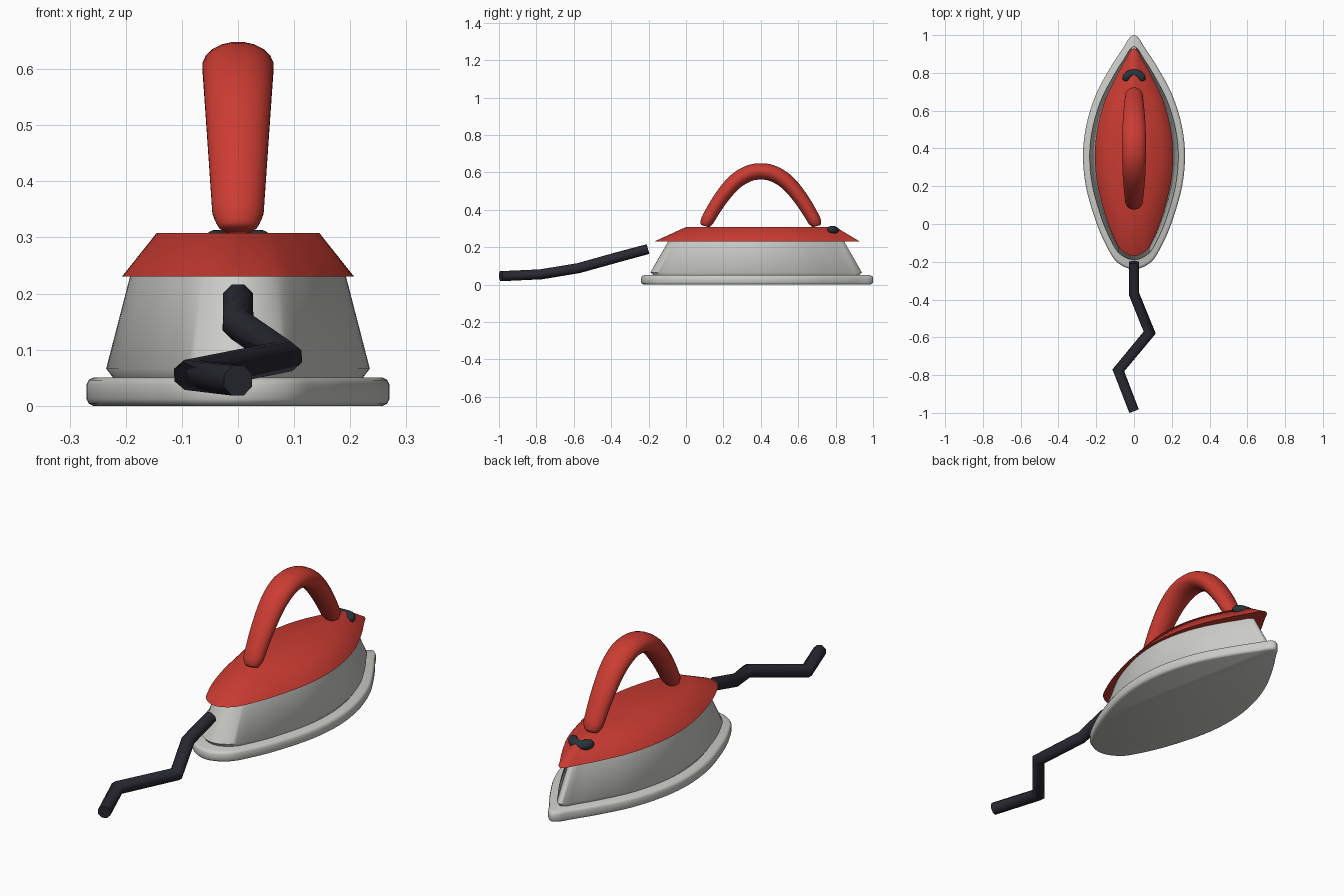
import bpy, bmesh, math
from mathutils import Vector

if "Cube" in bpy.data.objects:
    bpy.data.objects.remove(bpy.data.objects["Cube"])


def material(name, color):
    m = bpy.data.materials.new(name)
    m.diffuse_color = (*color, 1)
    m.use_nodes = True
    m.node_tree.nodes["Principled BSDF"].inputs["Base Color"].default_value = m.diffuse_color
    return m


RED = material("red enamel", (0.60, 0.045, 0.032))
STEEL = material("pale steel", (0.60, 0.60, 0.575))
CORD = material("dark cord", (0.022, 0.022, 0.032))
BUTTON = material("dark button", (0.022, 0.034, 0.044))


def spline(points, steps, closed=False):
    """Catmull-Rom curve through points."""
    pts = [Vector(p) for p in points]
    n = len(pts)
    out = []
    for i in range(n if closed else n - 1):
        if closed:
            a, b, c, d = (pts[(i + k) % n] for k in (-1, 0, 1, 2))
        else:
            b, c = pts[i], pts[i + 1]
            a = pts[i - 1] if i else 2 * b - c
            d = pts[i + 2] if i + 2 < n else 2 * c - b
        for s in range(steps):
            t = s / steps
            out.append(0.5 * (2 * b + (c - a) * t + (2 * a - 5 * b + 4 * c - d) * t ** 2
                              + (3 * b - a - 3 * c + d) * t ** 3))
    if not closed:
        out.append(pts[-1])
    return out


def loft(name, rings, mat, angle):
    """Skin a list of closed rings and cap both ends."""
    bm = bmesh.new()
    loops = [[bm.verts.new(p) for p in ring] for ring in rings]
    n = len(loops[0])
    for lo, hi in zip(loops, loops[1:]):
        for i in range(n):
            bm.faces.new((lo[i], lo[(i + 1) % n], hi[(i + 1) % n], hi[i]))
    bm.faces.new(loops[0][::-1])
    bm.faces.new(loops[-1])
    bmesh.ops.recalc_face_normals(bm, faces=bm.faces[:])
    me = bpy.data.meshes.new(name)
    bm.to_mesh(me)
    bm.free()
    me.materials.append(mat)
    ob = bpy.data.objects.new(name, me)
    bpy.context.collection.objects.link(ob)
    bpy.ops.object.select_all(action='DESELECT')
    ob.select_set(True)
    bpy.context.view_layer.objects.active = ob
    bpy.ops.object.shade_smooth_by_angle(angle=math.radians(angle))
    return ob


# Pointed soleplate outline: (half width, position heel to tip), mirrored
half = [(0.33, 0.03), (0.54, 0.1), (0.74, 0.2), (0.94, 0.35), (1, 0.49), (0.93, 0.62),
        (0.74, 0.75), (0.44, 0.87), (0.2, 0.95), (0.1, 0.985)]
outline = spline([(0, 0)] + half + [(0, 1)] + [(-w, t) for w, t in reversed(half)], 5, True)


def hull(name, levels, mat, angle):
    """Stack outline rings given as (z, half width, heel y, tip y)."""
    loft(name, [[(p.x * w, y0 + p.y * (y1 - y0), z) for p in outline]
                for z, w, y0, y1 in levels], mat, angle)


def tube(name, path, radii, sides, mat, angle, miter=False):
    """Sweep an ellipse (sideways, upward radius) along a path."""
    path = [Vector(p) for p in path]
    rings = []
    for i, p in enumerate(path):
        a = (p - path[i - 1]).normalized() if i else None
        b = (path[i + 1] - p).normalized() if i + 1 < len(path) else None
        a, b = a or b, b or a
        t = (a + b).normalized()
        side = t.cross(Vector((0, 0, 1))).normalized()
        up = side.cross(t)
        ra, rb = radii[i]
        if miter:
            ra /= max(0.4, t.dot(a))
        rings.append([p + side * ra * math.cos(q) + up * rb * math.sin(q)
                      for q in (2 * math.pi * (k + 0.5) / sides for k in range(sides))])
    loft(name, rings, mat, angle)


# Soleplate with rounded rim
hull("soleplate", [(0, 0.258, -0.225, 0.985), (0.004, 0.266, -0.235, 0.995),
                   (0.012, 0.27, -0.24, 1.0), (0.038, 0.27, -0.24, 1.0),
                   (0.046, 0.266, -0.235, 0.995), (0.05, 0.258, -0.225, 0.985)], STEEL, 50)

# Steel body tapering up
hull("body", [(0.045, 0.222, -0.175, 0.925), (0.052, 0.224, -0.177, 0.927),
              (0.066, 0.235, -0.19, 0.94), (0.24, 0.19, -0.09, 0.84)], STEEL, 60)

# Red cap overhanging the body
hull("cap", [(0.23, 0.207, -0.17, 0.93), (0.308, 0.145, 0.0, 0.80)], RED, 60)

# Arched handle, wider at the top
rise = [(0.103, 0.312), (0.115, 0.345), (0.18, 0.452), (0.255, 0.543), (0.33, 0.592)]
arch = spline([(0, y, z) for y, z in rise] + [(0, 0.4, 0.605)]
              + [(0, 0.8 - y, z) for y, z in reversed(rise)], 5)
grip = []
for p in arch:
    k = min(1, max(0, (p.z - 0.312) / 0.29))
    end = 0.6 + 0.4 * math.sqrt(min(1, k / 0.11))
    grip.append(((0.044 + 0.020 * k) * end, (0.035 + 0.009 * k) * end))
tube("handle", arch, grip, 20, RED, 60)

# Crescent button on the nose
crescent = spline([(-0.046, 0.757, 0.294), (-0.036, 0.783, 0.292), (0, 0.797, 0.286),
                   (0.036, 0.783, 0.292), (0.046, 0.757, 0.294)], 4)
n = len(crescent) - 1
tube("button", crescent, [(0.010 + 0.014 * math.sin(math.pi * i / n) ** 0.4,) * 2
                          if 0 < i < n else (0.010, 0.010) for i in range(n + 1)],
     12, BUTTON, 60)

# Kinked power cord
tube("cord", [(0, -0.203, 0.19), (0, -0.37, 0.145), (0.083, -0.575, 0.088),
              (-0.083, -0.775, 0.055), (0, -0.99, 0.045)],
     [(0.029, 0.029)] * 5, 8, CORD, 50, True)
